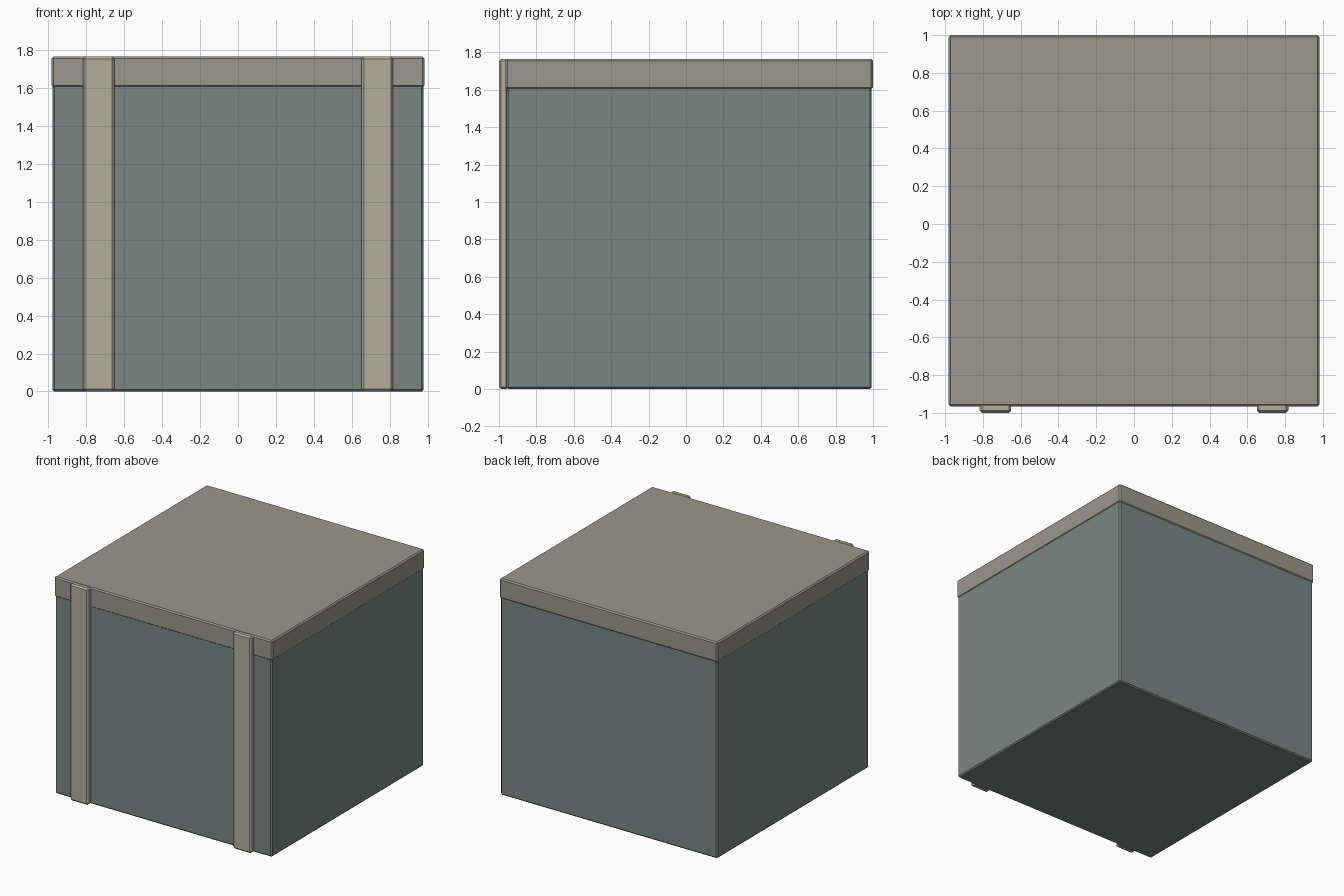
import bpy, bmesh

if "Cube" in bpy.data.objects:
    bpy.data.objects.remove(bpy.data.objects["Cube"])

def material(name, rgb):
    m = bpy.data.materials.new(name)
    m.diffuse_color = (*rgb, 1)
    m.use_nodes = True
    m.node_tree.nodes["Principled BSDF"].inputs["Base Color"].default_value = m.diffuse_color
    return m

def box(name, x, y, z, bevel, mat):
    """Chamfered box from (min, max) ranges on each axis."""
    bm = bmesh.new()
    bmesh.ops.create_cube(bm, size=1)
    for v in bm.verts:
        v.co = [r[0] + (c + 0.5) * (r[1] - r[0]) for c, r in zip(v.co, (x, y, z))]
    bmesh.ops.bevel(bm, geom=bm.edges[:], offset=bevel, segments=1,
                    profile=0.5, affect='EDGES')
    me = bpy.data.meshes.new(name)
    bm.to_mesh(me)
    bm.free()
    me.materials.append(mat)
    ob = bpy.data.objects.new(name, me)
    bpy.context.collection.objects.link(ob)
    return ob

body_mat = material("slate", (0.20, 0.24, 0.23))
lid_mat = material("stone", (0.32, 0.31, 0.27))
strap_mat = material("sand", (0.45, 0.43, 0.34))

# Crate body and slightly wider lid
box("crate_body", (-0.977, 0.977), (-0.96, 0.993), (0, 1.62), 0.01, body_mat)
box("lid", (-0.982, 0.982), (-0.965, 1.0), (1.603, 1.765), 0.01, lid_mat)

# Pair of front straps
for side, s in (("left", -1), ("right", 1)):
    cx = 0.734 * s
    box(f"{side}_strap", (cx - 0.083, cx + 0.083), (-1.0, -0.95), (0, 1.765), 0.012, strap_mat)
